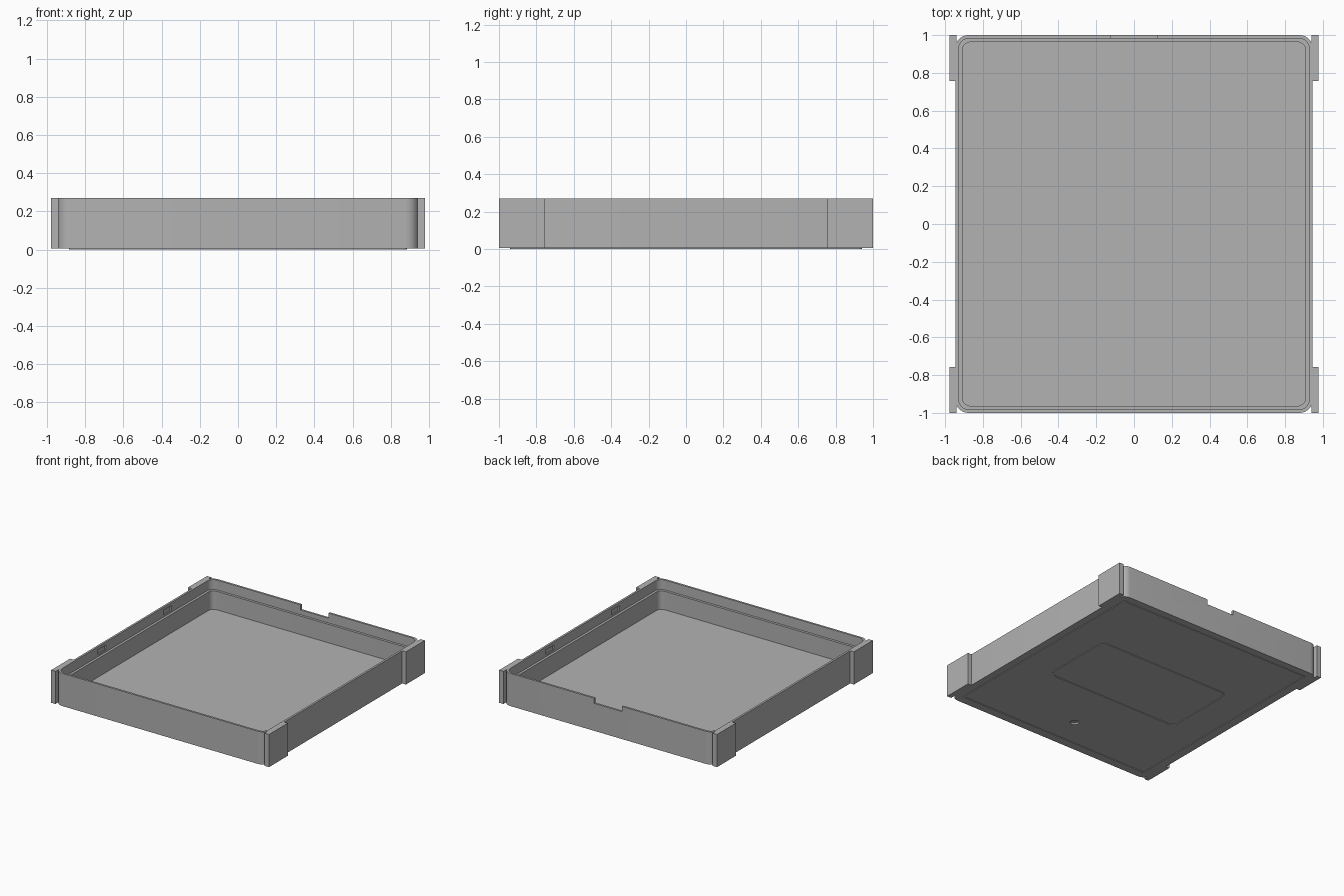
import bpy, bmesh
from math import cos, sin, pi, radians
from mathutils import Matrix

if "Cube" in bpy.data.objects:
    bpy.data.objects.remove(bpy.data.objects["Cube"])

grey = bpy.data.materials.new("mid_grey")
grey.use_nodes = True
grey.diffuse_color = (0.448, 0.448, 0.448, 1)
grey.node_tree.nodes["Principled BSDF"].inputs["Base Color"].default_value = grey.diffuse_color

HALF_X, HALF_Y, TOP, BASE = 0.945, 1.0, 0.27, 0.005
LIP, LEDGE = 0.017, 0.037


def add_loop(bm, hx, hy, r, z, cy=0, segments=8):
    """Rounded rectangle of vertices, counter-clockwise."""
    verts = []
    for k, (sx, sy) in enumerate([(1, 1), (-1, 1), (-1, -1), (1, -1)]):
        for i in range(segments + 1):
            a = (k + i / segments) * pi / 2
            verts.append(bm.verts.new((sx * (hx - r) + r * cos(a),
                                       cy + sy * (hy - r) + r * sin(a), z)))
    return verts


def bridge(bm, lower, upper):
    n = len(lower)
    for i in range(n):
        j = (i + 1) % n
        bm.faces.new((lower[i], lower[j], upper[j], upper[i]))


def add_box(bm, x, y, z):
    """Box from (min, max) ranges."""
    mid = [(a + b) / 2 for a, b in (x, y, z)]
    size = [abs(b - a) for a, b in (x, y, z)]
    bmesh.ops.create_cube(bm, size=1, matrix=Matrix.Translation(mid) @ Matrix.Diagonal((*size, 1)))


def make_object(name, bm):
    bmesh.ops.recalc_face_normals(bm, faces=bm.faces)
    mesh = bpy.data.meshes.new(name)
    bm.to_mesh(mesh)
    bm.free()
    mesh.materials.append(grey)
    obj = bpy.data.objects.new(name, mesh)
    bpy.context.collection.objects.link(obj)
    return obj


def activate(obj):
    bpy.ops.object.select_all(action="DESELECT")
    obj.select_set(True)
    bpy.context.view_layer.objects.active = obj


# Tray shell: outer wall, thin lip, ledge and floor as stacked loops
bm = bmesh.new()
levels = [(0, BASE), (0, TOP), (LIP, TOP), (LIP, 0.19), (LEDGE, 0.19), (LEDGE, 0.04)]
loops = [add_loop(bm, HALF_X - d, HALF_Y - d, 0.068 - d * 0.7, z) for d, z in levels]
for lower, upper in zip(loops, loops[1:]):
    bridge(bm, lower, upper)
bm.faces.new(loops[0])
bm.faces.new(loops[-1])
tray = make_object("tray", bm)

# Cutter: rear finger notch, clip recesses in the side lips, blind hole below
bm = bmesh.new()
add_box(bm, (-0.125, 0.125), (HALF_Y - 0.03, HALF_Y + 0.05), (TOP - 0.042, TOP + 0.05))
for side in (-1, 1):
    for y in (-0.42, 0.42):
        add_box(bm, (side * (HALF_X - 0.03), side * (HALF_X - 0.007)),
                (y - 0.05, y + 0.05), (0.205, 0.245))
bmesh.ops.create_cone(bm, cap_ends=True, segments=32, radius1=0.033, radius2=0.033,
                      depth=0.04, matrix=Matrix.Translation((0, -0.69, 0)))
cutter = make_object("cutter", bm)
cutter.hide_render = True

cut = tray.modifiers.new("cutouts", "BOOLEAN")
cut.object = cutter
cut.operation = "DIFFERENCE"
cut.solver = "EXACT"
activate(tray)
bpy.ops.object.modifier_apply(modifier=cut.name)
bpy.data.objects.remove(cutter)
bpy.ops.object.shade_smooth_by_angle(angle=radians(30))

# Corner guards on the two long sides
for x_name, sx in (("right", 1), ("left", -1)):
    x_name = "left" if sx > 0 else "right"
    for y_name, sy in (("back", 1), ("front", -1)):
        bm = bmesh.new()
        add_box(bm, (sx * 0.939, sx * 0.978), (sy * 0.757, sy * HALF_Y), (BASE, TOP))
        make_object(f"{y_name}_{x_name}_corner_guard", bm)


# Thin raised ribs on the underside
def make_rib(name, hx, hy, r, cy, width):
    bm = bmesh.new()
    rings = [add_loop(bm, hx - d, hy - d, max(r - d, 0.003), z, cy)
             for d, z in ((0, BASE + 0.002), (0, 0), (width, 0), (width, BASE + 0.002))]
    for i in range(4):
        bridge(bm, rings[i], rings[(i + 1) % 4])
    rib = make_object(name, bm)
    activate(rib)
    bpy.ops.object.shade_smooth_by_angle(angle=radians(30))


make_rib("base_border_rib", 0.885, 0.94, 0.02, 0, 0.017)
make_rib("base_panel_rib", 0.61, 0.315, 0.07, 0.05, 0.015)
